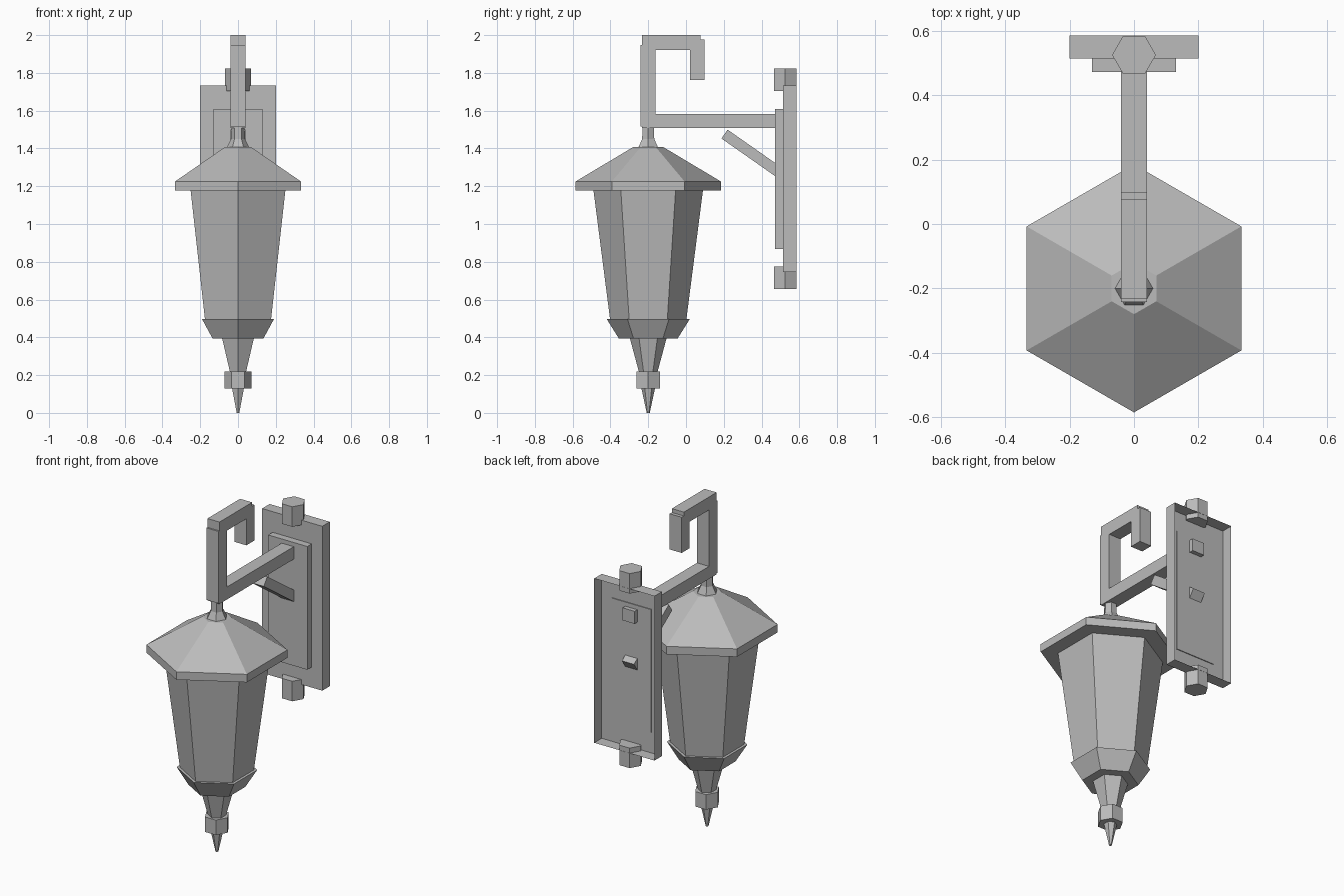
import bpy, bmesh, math
from mathutils import Matrix, Vector

if "Cube" in bpy.data.objects:
    bpy.data.objects.remove(bpy.data.objects["Cube"])

metal = bpy.data.materials.new("grey metal")
metal.diffuse_color = (0.5, 0.5, 0.5, 1)
metal.use_nodes = True
metal.node_tree.nodes["Principled BSDF"].inputs["Base Color"].default_value = metal.diffuse_color
LAMP_Y = -0.2


def finish(name, bm, fix_normals=True):
    if fix_normals:
        bmesh.ops.recalc_face_normals(bm, faces=bm.faces)
    mesh = bpy.data.meshes.new(name)
    bm.to_mesh(mesh)
    bm.free()
    mesh.materials.append(metal)
    obj = bpy.data.objects.new(name, mesh)
    bpy.context.collection.objects.link(obj)
    return obj


def hex_stack(name, profile, y=LAMP_Y, corner_on_y=True):
    """Six-sided solid through (radius, height) rings, capped at both ends."""
    bm = bmesh.new()
    start = math.pi / 2 if corner_on_y else 0
    rings = []
    for r, z in profile:
        angles = [start + i * math.pi / 3 for i in range(6)]
        rings.append([bm.verts.new((r * math.cos(a), y + r * math.sin(a), z)) for a in angles])
    for low, high in zip(rings, rings[1:]):
        for i in range(6):
            j = (i + 1) % 6
            bm.faces.new((low[i], low[j], high[j], high[i]))
    bm.faces.new(rings[0][::-1])
    bm.faces.new(rings[-1])
    return finish(name, bm)


def box(name, half_x, y0, y1, z0, z1, open_back=False):
    bm = bmesh.new()
    size = Matrix.Diagonal((2 * half_x, y1 - y0, z1 - z0, 1))
    place = Matrix.Translation((0, (y0 + y1) / 2, (z0 + z1) / 2))
    bmesh.ops.create_cube(bm, size=1, matrix=place @ size)
    if open_back:
        bm.normal_update()
        bmesh.ops.delete(bm, geom=[f for f in bm.faces if f.normal.y > 0.9], context='FACES')
    return finish(name, bm, not open_back)


# Lantern: spike, knob, stem, collar, glass body, roof and neck
hex_stack("tip_spike", [(0.008, 0), (0.036, 0.13)])
hex_stack("tip_knob", [(0.071, 0.13), (0.071, 0.22)], corner_on_y=False)
hex_stack("lower_stem", [(0.05, 0.22), (0.097, 0.395)])
hex_stack("collar", [(0.155, 0.393), (0.22, 0.497)])
hex_stack("lantern_body", [(0.202, 0.495), (0.29, 1.18)])
hex_stack("roof", [(0.385, 1.177), (0.385, 1.225), (0.08, 1.407)])
hex_stack("neck", [(0.06, 1.405), (0.037, 1.45), (0.035, 1.515)], corner_on_y=False)

# Hook and horizontal arm
box("hook_post", 0.04, -0.242, -0.162, 1.515, 1.947)
box("hook_top", 0.04, -0.233, 0.077, 1.922, 2.0)
box("hook_end", 0.04, 0.022, 0.098, 1.763, 1.977)
box("arm", 0.04, -0.233, 0.545, 1.508, 1.583)

# Diagonal brace under the arm
start, end = Vector((0, 0.204, 1.476)), Vector((0, 0.535, 1.244))
brace = bmesh.new()
along = end - start
turn = Matrix.Rotation(math.atan2(along.z, along.y), 4, 'X')
bmesh.ops.create_cube(brace, size=1, matrix=Matrix.Translation((start + end) / 2) @ turn
                      @ Matrix.Diagonal((0.08, along.length, 0.057, 1)))
finish("brace", brace)

# Wall plate, hollow at the back, with a raised panel and two hex pegs
box("wall_plate", 0.2, 0.514, 0.585, 0.745, 1.732, open_back=True)
box("raised_panel", 0.13, 0.472, 0.519, 0.868, 1.608)
for name, z0, z1 in (("top_peg", 1.703, 1.823), ("bottom_peg", 0.655, 0.775)):
    hex_stack(name, [(0.068, z0), (0.068, z1)], y=0.525, corner_on_y=False)
